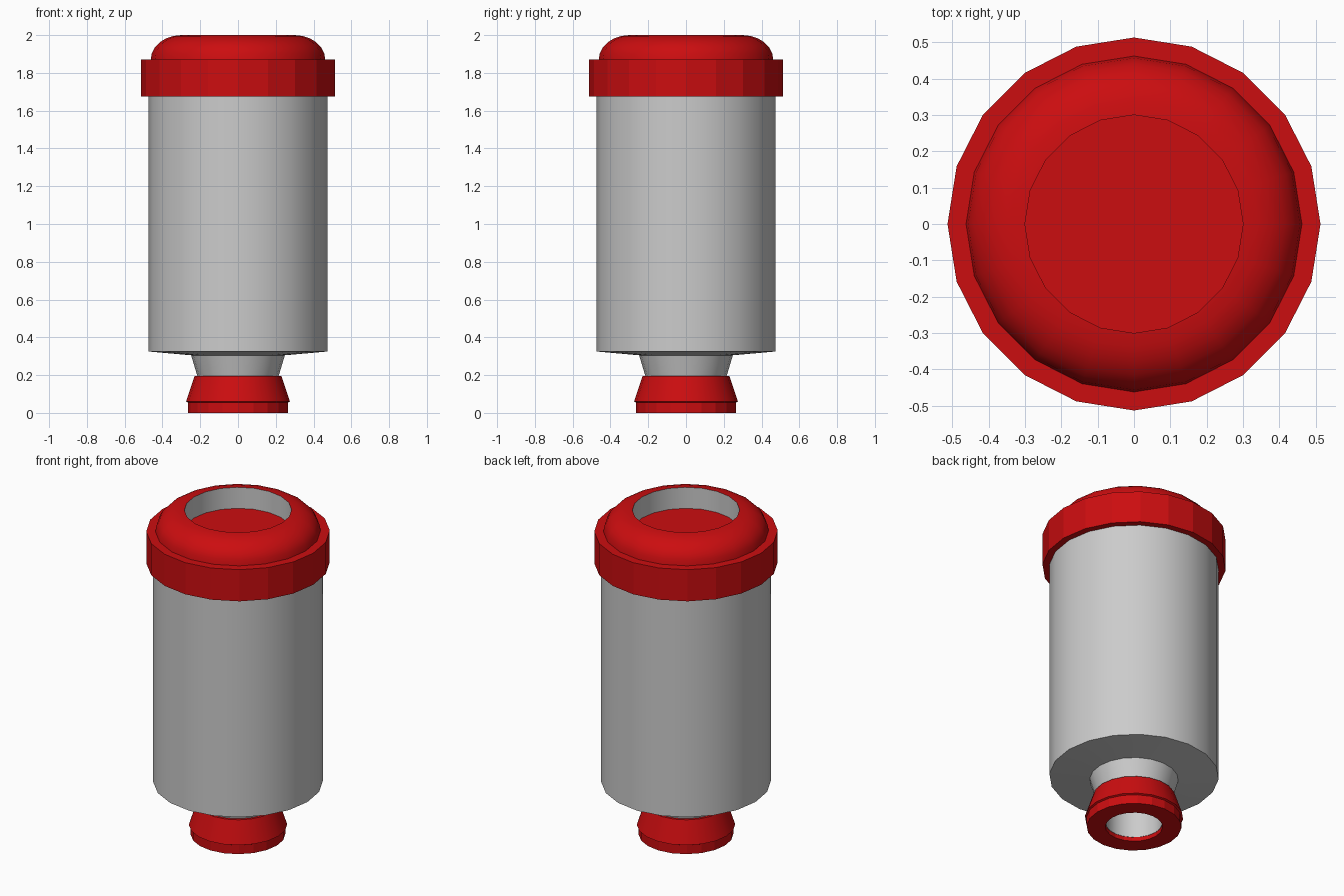
import bpy
from math import cos, sin, pi, radians

if "Cube" in bpy.data.objects:
    bpy.data.objects.remove(bpy.data.objects["Cube"])

SIDES = 20

red = bpy.data.materials.new("red")
red.diffuse_color = (0.6, 0.004, 0.005, 1)
red.use_nodes = True
red.node_tree.nodes["Principled BSDF"].inputs["Base Color"].default_value = red.diffuse_color


def lathe(name, profile, material=None, smooth=True):
    """Spin (radius, z) points round z; a profile running upwards faces outwards."""
    verts, rings, faces = [], [], []
    for r, z in profile:
        start = len(verts)
        if r == 0:
            verts.append((0, 0, z))
            rings.append([start] * SIDES)
        else:
            verts += [(r * cos(2 * pi * i / SIDES), r * sin(2 * pi * i / SIDES), z)
                      for i in range(SIDES)]
            rings.append(list(range(start, start + SIDES)))
    for low, high in zip(rings, rings[1:]):
        for i in range(SIDES):
            j = (i + 1) % SIDES
            faces.append(list(dict.fromkeys((low[i], low[j], high[j], high[i]))))
    mesh = bpy.data.meshes.new(name)
    mesh.from_pydata(verts, [], faces)
    mesh.polygons.foreach_set("use_smooth", [smooth] * len(faces))
    if smooth:
        mesh.set_sharp_from_angle(angle=radians(30))
    if material:
        mesh.materials.append(material)
    obj = bpy.data.objects.new(name, mesh)
    bpy.context.collection.objects.link(obj)
    return obj


# Grey container with its neck
lathe("canister_body", [(0.215, 0.195), (0.248, 0.305), (0.474, 0.325), (0.474, 1.68)])

# Red nozzle collar: flared cone over a flat-sided lip
lathe("nozzle_collar", [(0.265, 0.055), (0.275, 0.06), (0.23, 0.195), (0.21, 0.195)], red)
lathe("nozzle_lip", [(0.16, 0.025), (0.16, 0), (0.265, 0), (0.265, 0.055)], red, False)

# Grey bore inside the nozzle
lathe("nozzle_bore", [(0, 0.32), (0.158, 0.32), (0.158, 0.025), (0.16, 0.025)])

# Red lid band with a flat top that also forms the recess floor
lathe("lid_band", [(0.474, 1.675), (0.513, 1.675), (0.513, 1.87), (0, 1.87)], red, False)

# Rounded red shoulder around the recess
steps = 6
shoulder = [(0.30 + 0.162 * cos(a), 1.87 + 0.13 * sin(a))
            for a in (pi / 2 * k / steps for k in range(steps + 1))]
lathe("lid_shoulder", shoulder, red)

# Grey wall of the recess
lathe("recess_wall", [(0.30, 2.0), (0.30, 1.87)])
